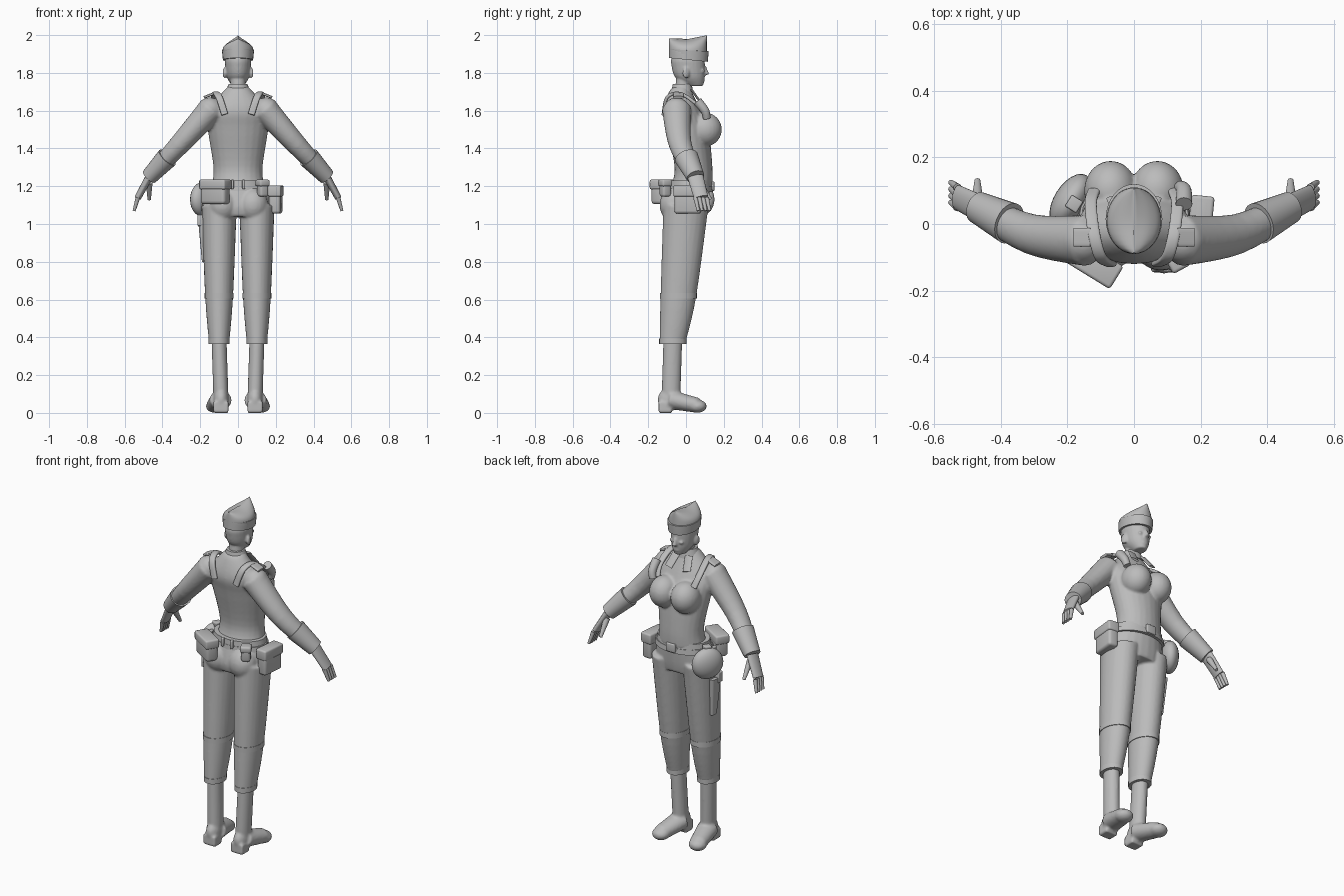
import bpy, bmesh, math
from mathutils import Vector, Matrix

if "Cube" in bpy.data.objects:
    bpy.data.objects.remove(bpy.data.objects["Cube"])

shade = (.5, .5, .5, 1)
grey = bpy.data.materials.new("plain_grey")
grey.use_nodes = True
grey.diffuse_color = shade
grey.node_tree.nodes["Principled BSDF"].inputs["Base Color"].default_value = shade

SIDES = {"right": -1, "left": 1}
ACROSS, FORWARD, UP = Vector((1, 0, 0)), Vector((0, 1, 0)), Vector((0, 0, 1))


def finish(name, mesh, voxel=None):
    """Turn a bmesh into a smooth object, optionally fusing its pieces."""
    bmesh.ops.recalc_face_normals(mesh, faces=list(mesh.faces))
    data = bpy.data.meshes.new(name)
    mesh.to_mesh(data)
    mesh.free()
    data.materials.append(grey)
    part = bpy.data.objects.new(name, data)
    bpy.context.collection.objects.link(part)
    bpy.ops.object.select_all(action='DESELECT')
    part.select_set(True)
    bpy.context.view_layer.objects.active = part
    bpy.ops.object.shade_smooth_by_angle(angle=math.radians(40))
    if voxel:
        fuse = part.modifiers.new("fuse", 'REMESH')
        fuse.mode = 'VOXEL'
        fuse.voxel_size = voxel
        fuse.use_smooth_shade = True
        soften = part.modifiers.new("soften", 'SMOOTH')
        soften.factor, soften.iterations = .5, 3


def blend(before, start, end, after, t):
    """Smooth value between start and end, guided by their neighbours."""
    leave, arrive = (end - before) / 2, (after - start) / 2
    ease = t * t * (3 - 2 * t)
    return start + (end - start) * ease + leave * t * (1 - t) ** 2 - arrive * t * t * (1 - t)


def spline(rows, steps=5):
    """Smooth curve through rows of numbers."""
    last = len(rows) - 1
    curve = []
    for i in range(last):
        near = rows[max(i - 1, 0)], rows[i], rows[i + 1], rows[min(i + 2, last)]
        for step in range(steps):
            curve.append([blend(*values, step / steps) for values in zip(*near)])
    return curve + [list(rows[last])]


def loft(mesh, rows, side=ACROSS, level=False, mirror=1, power=1, segments=24):
    """Skin ellipses given as x, y, z, half width along side, half depth."""
    rings = spline(rows)
    centres = [Vector(ring[:3]) for ring in rings]
    loops = []
    for i, centre in enumerate(centres):
        width, depth = rings[i][3:]
        along = centres[min(i + 1, len(rings) - 1)] - centres[max(i - 1, 0)]
        along = UP if level else along.normalized()
        u = (side - along * side.dot(along)).normalized()
        v = along.cross(u)
        loop = []
        for k in range(segments):
            angle = math.tau * k / segments
            c, s = (math.copysign(abs(w) ** power, w) for w in (math.cos(angle), math.sin(angle)))
            point = centre + u * (c * width) + v * (s * depth)
            loop.append(mesh.verts.new((point.x * mirror, point.y, point.z)))
        loops.append(loop)
    for lower, upper in zip(loops, loops[1:]):
        for k in range(segments):
            mesh.faces.new((lower[k], lower[k - 1], upper[k - 1], upper[k]))
    mesh.faces.new(loops[0])
    mesh.faces.new(loops[-1])


def tube(mesh, path, first, last, wide=1, **options):
    """Limb along a path, tapering evenly from the first radius to the last."""
    rows = []
    for i, point in enumerate(path):
        radius = first + (last - first) * i / (len(path) - 1)
        rows.append((*point, radius * wide, radius))
    loft(mesh, rows, **options)


def column(mesh, rows, **options):
    """Upright form on the centre line from rows of z, y, half width, half depth."""
    loft(mesh, [(0, y, z, width, depth) for z, y, width, depth in rows], level=True, **options)


def placed(centre, size, turn):
    return Matrix.Translation(centre) @ Matrix.Rotation(turn, 4, 'Z') @ Matrix.Diagonal((*size, 1))


def ball(mesh, centre, size, turn=0):
    bmesh.ops.create_uvsphere(mesh, u_segments=24, v_segments=14, radius=1, matrix=placed(centre, size, turn))


def box(mesh, centre, size, turn=0, bevel=.005):
    corners = bmesh.ops.create_cube(mesh, size=1, matrix=placed(centre, size, turn))["verts"]
    edges = list({edge for corner in corners for edge in corner.link_edges})
    bmesh.ops.bevel(mesh, geom=edges, offset=bevel, segments=3, profile=.5, affect='EDGES')


# Joints of the left limbs; the right ones are mirrored
shoulder, elbow, wrist = Vector((.14, -.05, 1.61)), Vector((.31, -.03, 1.42)), Vector((.47, .05, 1.25))
knuckles = Vector((.53, .08, 1.14))
hip, knee, shin = Vector((.1, 0, 1.1)), Vector((.1, -.04, .62)), Vector((.1, -.07, .38))
ankle, toes = Vector((.09, -.08, .07)), Vector((.12, .06, .04))

# Shirt: torso, bust and sleeves fused
shirt = bmesh.new()
column(shirt, [(1.2, .03, .14, .11), (1.3, .04, .13, .1), (1.5, .01, .16, .11),
               (1.6, -.02, .16, .1), (1.7, -.03, .08, .06), (1.73, -.02, .05, .04)])
for mirror in SIDES.values():
    ball(shirt, (.07 * mirror, .1, 1.5), (.08, .09, .09))
    ball(shirt, (.15 * mirror, -.05, 1.6), (.07, .07, .07))
    tube(shirt, (shoulder, elbow, wrist), .07, .04, wide=1.1, side=FORWARD, mirror=mirror)
finish("shirt", shirt, .008)

# Trousers: hips, seat and legs fused
trousers = bmesh.new()
column(trousers, [(1.22, .02, .15, .11), (1.1, 0, .18, .12), (1.04, 0, .17, .11)])
for mirror in SIDES.values():
    ball(trousers, (.08 * mirror, -.06, 1.1), (.08, .08, .09))
    tube(trousers, (hip, knee, shin), .12, .07, wide=.78, level=True, mirror=mirror)
finish("trousers", trousers, .008)

for side, mirror in SIDES.items():
    # Boot with a block heel
    boot = bmesh.new()
    tube(boot, (shin, ankle), .05, .05, wide=.8, level=True, mirror=mirror)
    ball(boot, (ankle.x * mirror, -.09, .07), (.04, .06, .06))
    tube(boot, (ankle, toes), .05, .04, wide=1.2, mirror=mirror)
    ball(boot, (toes.x * mirror, toes.y, .035), (.05, .05, .035))
    box(boot, (ankle.x * mirror, -.11, .03), (.08, .07, .06))
    finish(side + "_boot", boot, .008)

    # Trouser hem over the boot, and a fold below the knee
    folds = bmesh.new()
    rim = UP * .015
    for spot, radius in ((shin, .072), (knee, .098)):
        tube(folds, (spot - rim, spot + rim), radius, radius, wide=.78, level=True, mirror=mirror)
    finish(side + "_trouser_folds", folds)

    # Hand: palm, four fingers and thumb
    hand = bmesh.new()
    tube(hand, (wrist, knuckles), .02, .018, wide=2.1, side=FORWARD, mirror=mirror)
    for finger in range(4):
        root = knuckles + FORWARD * .02 * (finger - 1.5)
        tube(hand, (root, root + Vector((.02, .015, -.07))), .012, .008, side=FORWARD, mirror=mirror)
    thumb = wrist + Vector((0, .02, -.03))
    tube(hand, (thumb, thumb + Vector((0, .06, -.09))), .018, .009, mirror=mirror)
    finish(side + "_hand", hand)

    # Glove cuff
    cuff = bmesh.new()
    tube(cuff, (elbow.lerp(wrist, .4), wrist), .058, .044, wide=1.1, side=FORWARD, mirror=mirror)
    finish(side + "_glove_cuff", cuff)

    # Shoulder harness strap and epaulette
    strap = bmesh.new()
    tube(strap, [(.07, -.12, 1.58), (.1, -.1, 1.67), (.12, -.03, 1.69), (.13, .06, 1.63), (.12, .1, 1.57)],
         .009, .009, wide=2, mirror=mirror, power=.6)
    finish(side + "_strap", strap)
    epaulette = bmesh.new()
    tube(epaulette, [(.13, -.04, 1.69), (.18, -.04, 1.67)], .007, .007, wide=4,
         side=FORWARD, mirror=mirror, power=.5)
    finish(side + "_epaulette", epaulette)

# Head: skull, jaw, neck and features fused
head = bmesh.new()
ball(head, (0, .01, 1.86), (.07, .09, .08))
column(head, [(1.86, .01, .07, .09), (1.78, .02, .06, .08), (1.73, .05, .03, .04)])
column(head, [(1.68, -.02, .04, .04), (1.8, -.01, .04, .04)])
tube(head, [(0, .1, 1.83), (0, .11, 1.79)], .008, .014)
ball(head, (0, .09, 1.76), (.02, .01, .008))
for mirror in SIDES.values():
    ball(head, (.07 * mirror, 0, 1.8), (.01, .02, .03), .3 * mirror)
    ball(head, (.03 * mirror, .09, 1.81), (.015, .01, .008))
finish("head", head, .006)


def cap(name, rows, crest):
    """Folded cap part whose top sweeps up to front and back."""
    fold = bmesh.new()
    column(fold, rows, segments=32)
    for vert in fold.verts:
        ahead = vert.co.y * 10
        rise = max(0, vert.co.z - 1.9) * 14
        vert.co.z += crest * rise * (ahead ** 2 + max(ahead, 0)) * .01 - .01 * ahead * max(0, 1 - rise)
    finish(name, fold)


cap("cap_crown", [(1.87, .01, .08, .1), (1.93, .01, .08, .1), (1.96, .01, .05, .1), (1.975, .01, .004, .1)], 1)
cap("cap_band", [(1.87, .015, .08, .1), (1.92, .015, .085, .105)], .5)

# Collar with two front wings
collar = bmesh.new()
column(collar, [(1.69, -.02, .07, .06), (1.74, -.02, .05, .05)])
for mirror in SIDES.values():
    tube(collar, [(.04, .03, 1.71), (.06, .08, 1.64)], .006, .006, wide=4, mirror=mirror)
finish("collar", collar)

# Torch clipped to the left strap
torch = bmesh.new()
tube(torch, [(.15, .06, 1.65), (.15, .1, 1.6), (.14, .11, 1.56)], .025, .02)
finish("strap_torch", torch)

# Two-row belt with buckle and rear loops
belt = bmesh.new()
column(belt, [(1.17, .02, .17, .123), (1.2, .02, .165, .12)])
column(belt, [(1.2, .02, .158, .118), (1.23, .02, .153, .115)])
box(belt, (0, .14, 1.2), (.06, .02, .05))
for x in (-.03, .03):
    box(belt, (x, -.1, 1.21), (.015, .02, .05))
finish("belt", belt)


def pouch(name, centre, size, turn):
    """Belt pouch with an overlapping flap."""
    bag = bmesh.new()
    centre, size = Vector(centre), Vector(size)
    box(bag, centre, size, turn, min(size) / 4)
    flap = Vector((size.x + .01, size.y + .01, size.z * .4))
    box(bag, centre + UP * size.z * .3, flap, turn, .01)
    finish(name, bag)


pouch("rear_large_pouch", (-.12, -.12, 1.17), (.15, .07, .13), -.55)
pouch("rear_small_pouch", (.13, -.11, 1.19), (.05, .05, .09), .5)
pouch("left_hip_pouch", (.2, .01, 1.13), (.06, .14, .15), -.1)

# Round domed canteen on the right hip
canteen = bmesh.new()
ball(canteen, (-.19, .07, 1.13), (.05, .09, .09), -.56)
box(canteen, (-.18, .06, 1.21), (.04, .04, .04), -.56)
finish("canteen", canteen)

# Holster, pistol grip and hanger on the right thigh
holster = bmesh.new()
tube(holster, [(-.18, 0, .8), (-.19, 0, 1.02)], .022, .042, wide=.5, level=True, power=.6)
box(holster, (-.2, -.02, 1.02), (.03, .04, .06))
box(holster, (-.18, 0, 1.1), (.02, .04, .2))
finish("holster", holster)
